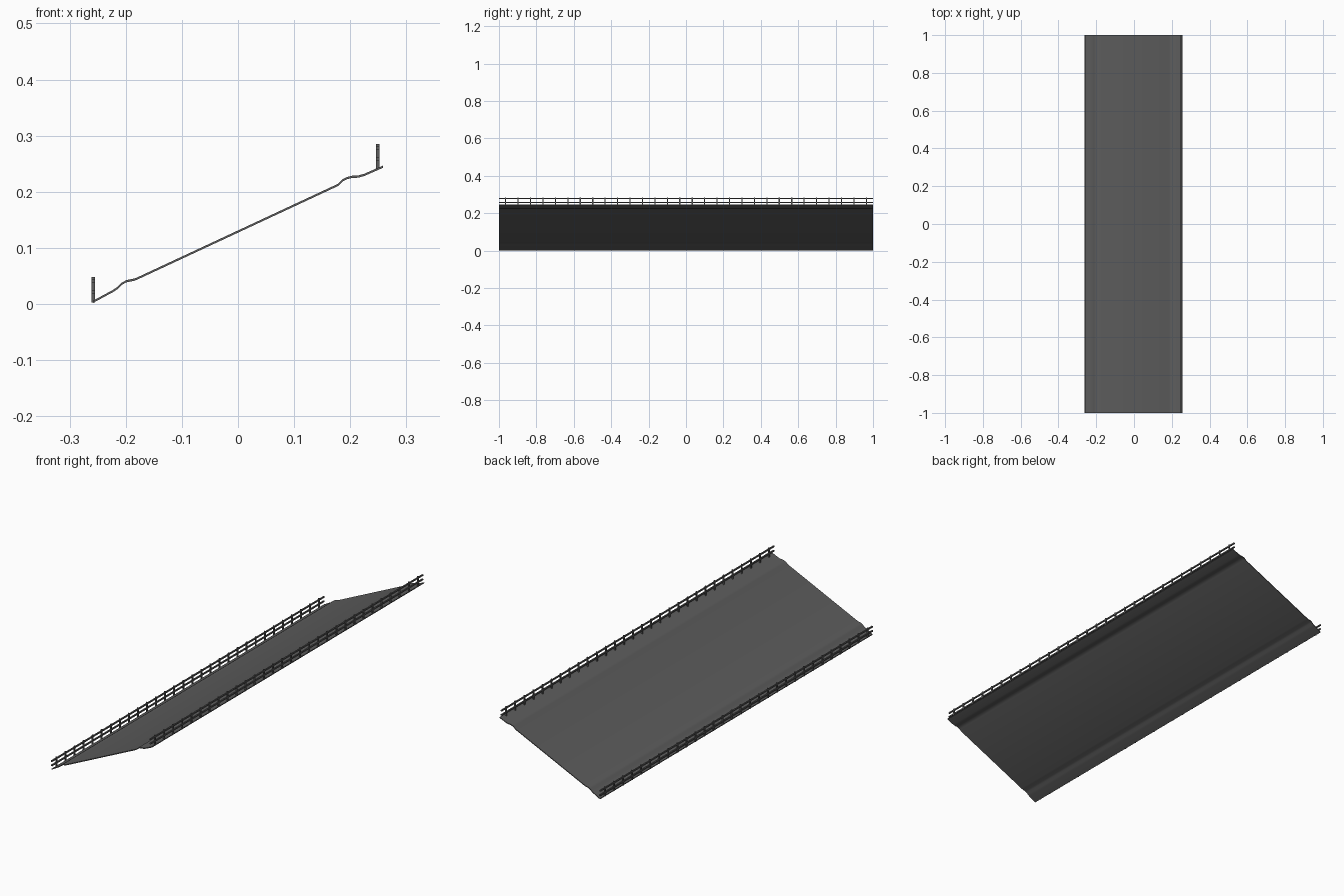
import bpy, bmesh

old = bpy.data.objects.get("Cube")
if old:
    bpy.data.objects.remove(old)


def material(name, rgb):
    m = bpy.data.materials.new(name)
    m.use_nodes = True
    m.diffuse_color = (*rgb, 1)
    m.node_tree.nodes["Principled BSDF"].inputs["Base Color"].default_value = (*rgb, 1)
    return m


grey = material("dark grey", (0.11, 0.11, 0.11))


def finish(name, bm):
    bmesh.ops.recalc_face_normals(bm, faces=bm.faces[:])
    me = bpy.data.meshes.new(name)
    bm.to_mesh(me)
    bm.free()
    me.materials.append(grey)
    ob = bpy.data.objects.new(name, me)
    bpy.context.collection.objects.link(ob)
    return ob


def box(bm, lo, hi):
    verts = bmesh.ops.create_cube(bm, size=1)["verts"]
    for v in verts:
        for i in range(3):
            v.co[i] = (lo[i] + hi[i]) / 2 + v.co[i] * (hi[i] - lo[i])


# Sloping deck: one cross-section with a rounded step near each edge
LENGTH, THICK = 2.0, 0.004
profile = [(-0.258, 0.004), (-0.222, 0.0235), (-0.214, 0.029), (-0.207, 0.036),
           (-0.199, 0.0405), (-0.184, 0.0435), (-0.176, 0.047), (0.178, 0.212),
           (0.186, 0.220), (0.195, 0.2245), (0.203, 0.2265), (0.214, 0.227),
           (0.225, 0.230), (0.258, 0.2445)]
bm = bmesh.new()
loop = [(x, z + THICK / 2) for x, z in profile]
loop += [(x, z - THICK / 2) for x, z in reversed(profile)]
face = bm.faces.new([bm.verts.new((x, -LENGTH / 2, z)) for x, z in loop])
new = bmesh.ops.extrude_face_region(bm, geom=[face])["geom"]
bmesh.ops.translate(bm, vec=(0, LENGTH, 0),
                    verts=[g for g in new if isinstance(g, bmesh.types.BMVert)])
deck = finish("sloping_deck", bm)
bpy.context.view_layer.objects.active = deck
deck.select_set(True)
bpy.ops.object.shade_smooth_by_angle()

# Railings: evenly spaced posts carrying two long rails
POSTS, SPACING = 30, 0.0665
for side, x, base in (("right", -0.258, 0.003), ("left", 0.249, 0.240)):
    bm = bmesh.new()
    for i in range(POSTS):
        y = (i - (POSTS - 1) / 2) * SPACING
        box(bm, (x - 0.003, y - 0.003, base), (x + 0.003, y + 0.003, base + 0.045))
    finish(side + "_posts", bm)
    bm = bmesh.new()
    for height in (0.018, 0.038):
        box(bm, (x - 0.003, -LENGTH / 2, base + height - 0.003),
            (x + 0.003, LENGTH / 2, base + height + 0.003))
    finish(side + "_rails", bm)
